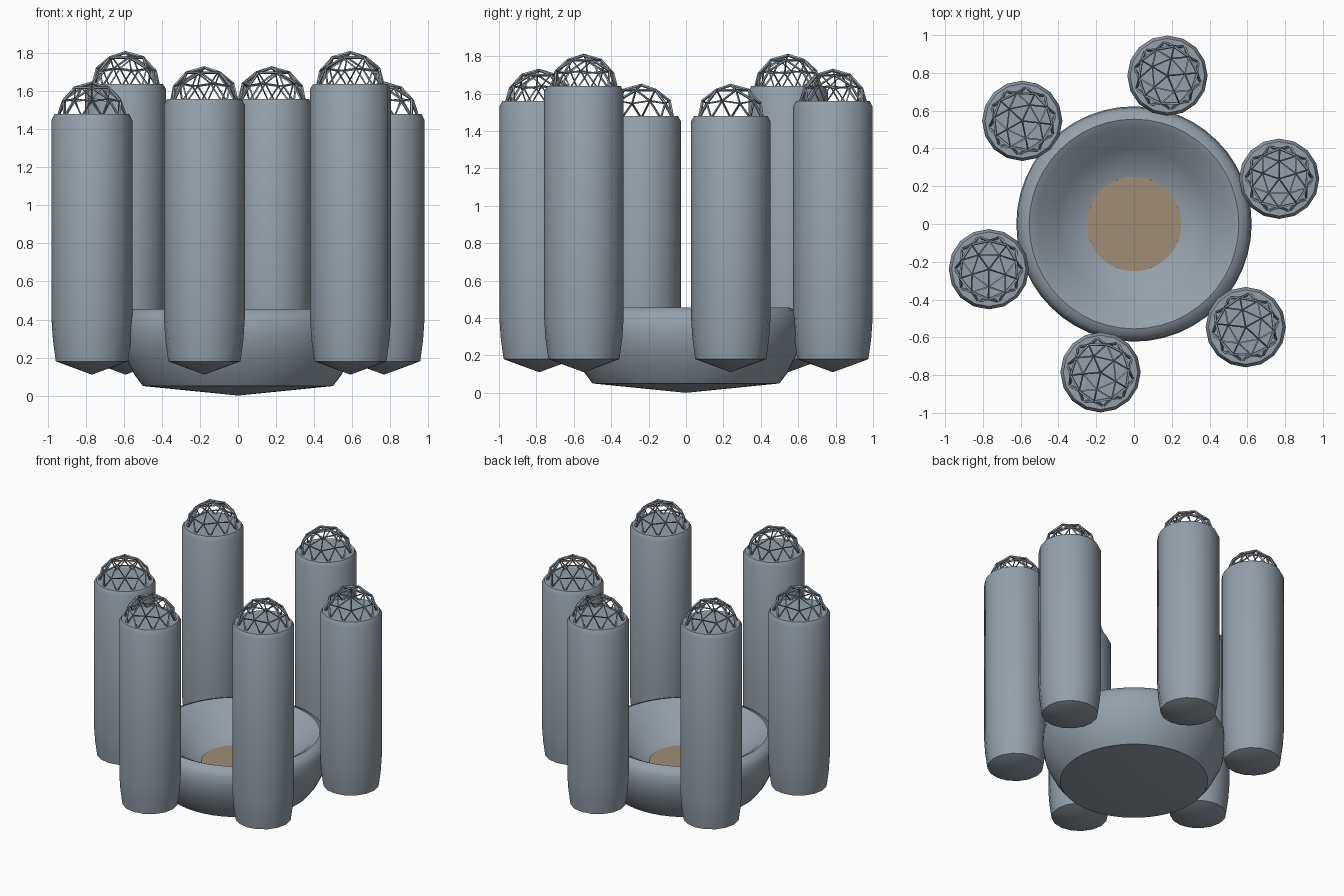
import bpy, bmesh, math
from mathutils import Matrix, Vector

if "Cube" in bpy.data.objects:
    bpy.data.objects.remove(bpy.data.objects["Cube"])


def material(name, rgb):
    m = bpy.data.materials.new(name)
    m.diffuse_color = (*rgb, 1)
    m.use_nodes = True
    m.node_tree.nodes["Principled BSDF"].inputs["Base Color"].default_value = m.diffuse_color
    return m


GREY = material("blue grey", (0.30, 0.35, 0.40))
TAN = material("tan", (0.35, 0.27, 0.185))


def finish(bm, name, mat, loc=(0, 0, 0), smooth=True):
    me = bpy.data.meshes.new(name)
    bm.to_mesh(me)
    bm.free()
    ob = bpy.data.objects.new(name, me)
    ob.location = loc
    bpy.context.collection.objects.link(ob)
    me.materials.append(mat)
    if smooth:
        bpy.ops.object.select_all(action='DESELECT')
        ob.select_set(True)
        bpy.context.view_layer.objects.active = ob
        bpy.ops.object.shade_smooth_by_angle(angle=math.radians(40))
    return ob


def lathe(name, profile, sides, mat, loc=(0, 0, 0)):
    """Revolve (radius, height) points around z."""
    bm = bmesh.new()
    verts = [bm.verts.new((r, 0, z)) for r, z in profile]
    edges = [bm.edges.new(p) for p in zip(verts, verts[1:])]
    bmesh.ops.spin(bm, geom=verts + edges, cent=(0, 0, 0), axis=(0, 0, 1),
                   angle=math.tau, steps=sides, use_duplicate=False)
    bmesh.ops.remove_doubles(bm, verts=bm.verts[:], dist=0.0005)
    bmesh.ops.recalc_face_normals(bm, faces=bm.faces[:])
    return finish(bm, name, mat, loc)


def geodesic_dome(name, radius, loc, turn):
    """Upper half of an icosphere turned into struts."""
    bm = bmesh.new()
    bmesh.ops.create_icosphere(bm, subdivisions=2, radius=radius,
                               matrix=Matrix.Rotation(turn, 4, 'Z'))
    low = [v for v in bm.verts if v.co.z < -0.01]
    bmesh.ops.delete(bm, geom=low, context='VERTS')
    ob = finish(bm, name, GREY, loc, smooth=False)
    wire = ob.modifiers.new("struts", 'WIREFRAME')
    wire.thickness = 0.016
    wire.use_even_offset = False
    wire.use_boundary = True
    return ob


# central bowl with a turned-in rim
lathe("bowl", [(0, 0), (0.5, 0.05), (0.545, 0.11), (0.6, 0.22), (0.623, 0.32),
               (0.617, 0.40), (0.593, 0.44), (0.555, 0.455), (0.515, 0.435),
               (0.40, 0.325), (0.25, 0.232), (0, 0.225)], 48, GREY)

# round pad in the bowl
lathe("bowl_pad", [(0, 0.23), (0.25, 0.23), (0.25, 0.24), (0, 0.24)], 48, TAN)

# ring of six towers, opposite ones of equal height
for i in range(6):
    a = math.radians(17.3 + 60 * i)
    x, y = 0.805 * math.cos(a), 0.805 * math.sin(a)
    top = 1.48 + 0.08 * (i % 3)
    lathe(f"tower_{i + 1}", [(0, 0.11), (0.19, 0.18), (0.205, 0.29), (0.2125, 0.40),
                             (0.2125, top - 0.03), (0.197, top), (0, top)],
          16, GREY, (x, y, 0))
    geodesic_dome(f"tower_dome_{i + 1}", 0.177, (x, y, top - 0.012), a)
